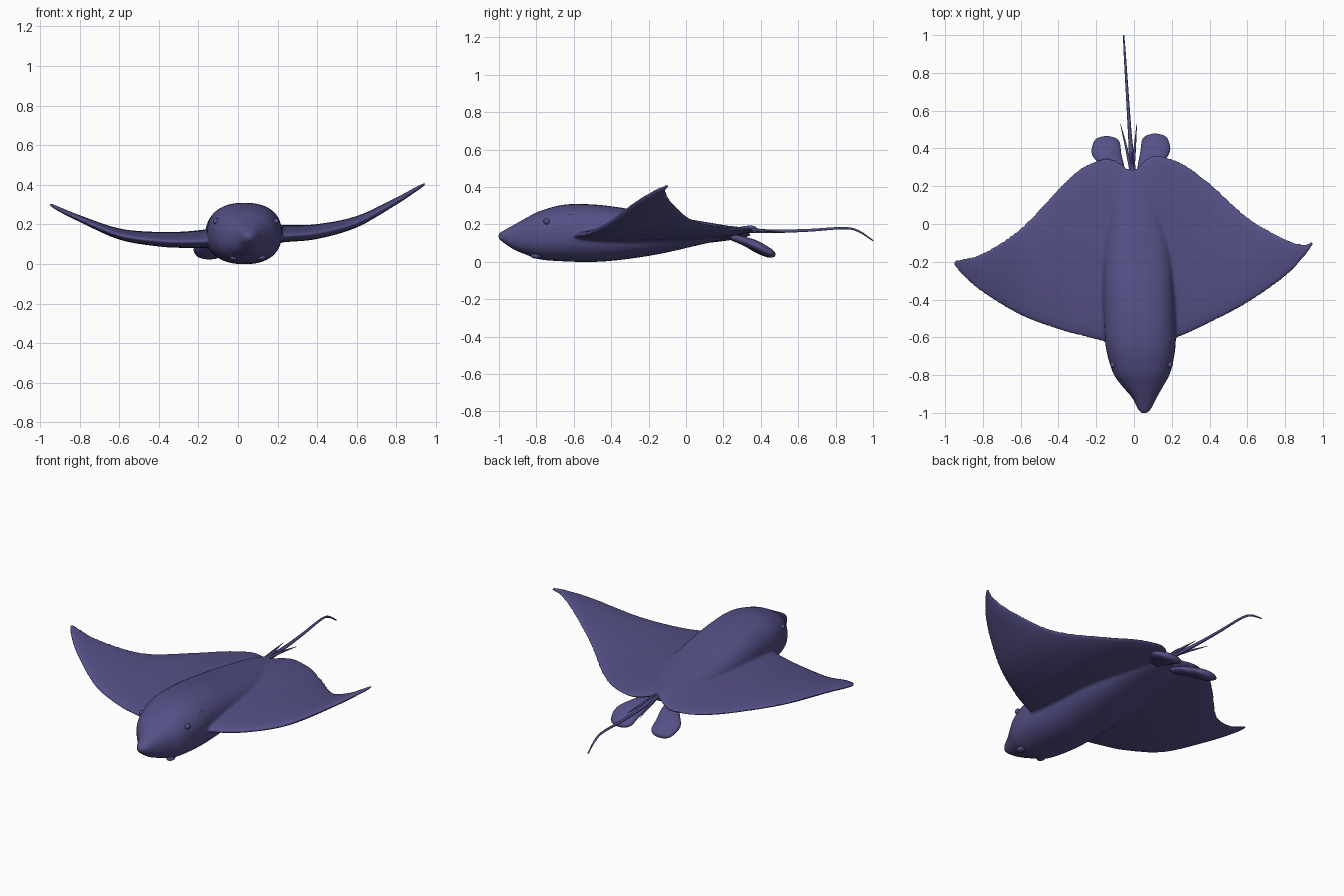
import bpy, bmesh, math
from mathutils import Vector

if "Cube" in bpy.data.objects:
    bpy.data.objects.remove(bpy.data.objects["Cube"])

skin = bpy.data.materials.new("skin")
skin.diffuse_color = (0.09, 0.08, 0.24, 1)
skin.use_nodes = True
skin.node_tree.nodes["Principled BSDF"].inputs["Base Color"].default_value = skin.diffuse_color


def spline(rows, steps):
    """Catmull-Rom through a short table of rows."""
    out = []
    n = len(rows)
    for i in range(n - 1):
        a, b, c, d = (Vector(rows[max(0, min(n - 1, k))]) for k in (i - 1, i, i + 1, i + 2))
        for s in range(steps):
            t = s / steps
            out.append(0.5 * (2 * b + (c - a) * t + (2 * a - 5 * b + 4 * c - d) * t**2
                              + (3 * b - a - 3 * c + d) * t**3))
    out.append(Vector(rows[-1]))
    return out


def loft(bm, rings):
    loops = [[bm.verts.new(p) for p in r] for r in rings]
    n = len(loops[0])
    for a, b in zip(loops, loops[1:]):
        for i in range(n):
            j = (i + 1) % n
            bm.faces.new((a[i], a[j], b[j], b[i]))
    bm.faces.new(loops[0])
    bm.faces.new(loops[-1][::-1])


def body_rings(rows, steps=4, n=32, power=0.85):
    """Rows are y, centre x, half width, top z, bottom z."""
    rings = []
    for y, cx, w, top, bot in spline(rows, steps):
        ring = []
        for k in range(n):
            a = 2 * math.pi * k / n
            c, s = math.cos(a), math.sin(a)
            c = math.copysign(abs(c)**power, c)
            s = math.copysign(abs(s)**power, s)
            ring.append((cx + max(w, .002) * c, y, (top + bot) / 2 + (top - bot) / 2 * s))
        rings.append(ring)
    return rings


def wing_rings(rows, steps=5, n=24):
    """Rows are x, front y, rear y, middle z, half thickness."""
    rings = []
    for x, yf, yr, z, t in spline(rows, steps):
        ring = []
        for k in range(2 * n):
            a = math.pi * k / n
            u = (1 - math.cos(a)) / 2
            h = t * 1.9 * max(u, 0)**0.5 * max(1 - u, 0)**0.62
            zm = z + 0.035 * (u - 0.5) * max(0, 1 - abs(x))
            ring.append((x, yf + (yr - yf) * u, zm + (h if k < n else -h)))
        rings.append(ring)
    return rings


def finish(name, bm):
    bmesh.ops.recalc_face_normals(bm, faces=bm.faces)
    for f in bm.faces:
        f.smooth = True
    me = bpy.data.meshes.new(name)
    bm.to_mesh(me)
    bm.free()
    ob = bpy.data.objects.new(name, me)
    bpy.context.collection.objects.link(ob)
    me.materials.append(skin)
    return ob


# Body and wings, melted into one skin
body = [(-1.003, .055, .012, .150, .125), (-.98, .055, .035, .165, .105),
        (-.92, .055, .065, .198, .065), (-.85, .045, .115, .237, .036),
        (-.78, .04, .155, .272, .012), (-.65, .035, .185, .306, .002),
        (-.5, .03, .19, .307, -.001), (-.35, .025, .19, .29, .01),
        (-.15, .02, .18, .255, .04), (.05, .01, .14, .222, .085),
        (.2, 0, .09, .197, .12), (.29, -.01, .03, .182, .145)]
wings = [(-.952, -.22, -.192, .302, .010), (-.90, -.28, -.18, .275, .014),
         (-.80, -.365, -.15, .230, .019), (-.60, -.485, -.02, .152, .031),
         (-.40, -.56, .19, .126, .040), (-.27, -.595, .305, .124, .045),
         (-.15, -.625, .350, .130, .052), (-.07, -.64, .325, .140, .056),
         (-.01, -.64, .275, .150, .058), (.05, -.64, .335, .152, .058),
         (.12, -.63, .365, .152, .054), (.25, -.595, .325, .155, .046),
         (.40, -.525, .22, .165, .041), (.60, -.42, .04, .214, .032),
         (.80, -.28, -.075, .318, .020), (.90, -.175, -.105, .378, .014),
         (.945, -.115, -.087, .404, .010)]
bm = bmesh.new()
loft(bm, body_rings(body))
loft(bm, wing_rings(wings))
ray = finish("body_and_wings", bm)
m = ray.modifiers.new("melt", 'REMESH')
m.mode = 'VOXEL'
m.voxel_size = 0.008
m.use_smooth_shade = True
m = ray.modifiers.new("soften", 'SMOOTH')
m.factor = 0.5
m.iterations = 8

# Pelvic fins, drooping paddles under the rear edge
for side, cx, end in (("left", -.145, .465), ("right", .112, .478)):
    sx = math.copysign(1, cx)
    k = end - .465
    rows = [(.24, cx - sx * .06, .035, .150, .115), (.31, cx - sx * .03, .062, .135, .085),
            (.37 + k, cx, .078, .112, .050), (.43 + k, cx, .070, .078, .025),
            (.455 + k, cx, .048, .060, .025), (end, cx, .012, .046, .034)]
    bm = bmesh.new()
    loft(bm, body_rings(rows, power=1.0))
    finish("pelvic_fin_" + side, bm)


def strand(name, pts, bevel):
    """Tapered tube; each point is x, y, z, radius factor."""
    cu = bpy.data.curves.new(name, 'CURVE')
    cu.dimensions = '3D'
    cu.bevel_depth = bevel
    cu.bevel_resolution = 3
    cu.use_fill_caps = True
    pts = spline(pts, 6)
    sp = cu.splines.new('POLY')
    sp.points.add(len(pts) - 1)
    for p, q in zip(sp.points, pts):
        p.co = (q[0], q[1], q[2], 1)
        p.radius = q[3]
    sp.use_smooth = True
    cu.materials.append(skin)
    bpy.context.collection.objects.link(bpy.data.objects.new(name, cu))


# Whip tail and the two barbs beside it
strand("tail", [(-.008, .22, .165, 1.2), (-.01, .32, .168, 1), (-.02, .45, .163, .65),
                (-.033, .65, .168, .5), (-.045, .84, .180, .4), (-.05, .92, .165, .35),
                (-.055, 1.0, .113, .2)], .016)
strand("barb_left", [(-.018, .29, .175, 1), (-.04, .4, .168, .8), (-.072, .53, .155, .15)], .008)
strand("barb_right", [(-.004, .29, .175, 1), (.004, .4, .168, .8), (.015, .53, .155, .15)], .008)

# Small dorsal fin at the tail root
bm = bmesh.new()
loft(bm, body_rings([(.26, -.008, .008, .18, .16), (.32, -.008, .008, .192, .16),
                     (.36, -.01, .006, .192, .165), (.38, -.01, .003, .180, .17)], power=1))
finish("dorsal_fin", bm)


def blob(name, loc, scale):
    bm = bmesh.new()
    bmesh.ops.create_uvsphere(bm, u_segments=20, v_segments=12, radius=1)
    for v in bm.verts:
        v.co = Vector(a * b for a, b in zip(v.co, scale))
    finish(name, bm).location = loc


# Eyes, spiracle rims and mouth corners
for side, s in (("left", -1), ("right", 1)):
    blob("eye_" + side, (.04 + s * .150, -.745, .215), (.016, .017, .016))
    bpy.ops.mesh.primitive_torus_add(major_segments=28, minor_segments=10,
                                     major_radius=.028, minor_radius=.008,
                                     location=(.035 + s * .155, -.61, .238),
                                     rotation=(0, s * math.radians(58), 0))
    rim = bpy.context.object
    rim.name = "spiracle_rim_" + side
    rim.scale = (.6, 1, 1)
    rim.data.materials.append(skin)
    bpy.ops.object.shade_smooth()
    blob("mouth_corner_" + side, (.05 + s * .07, -.80, .032), (.022, .03, .015))
